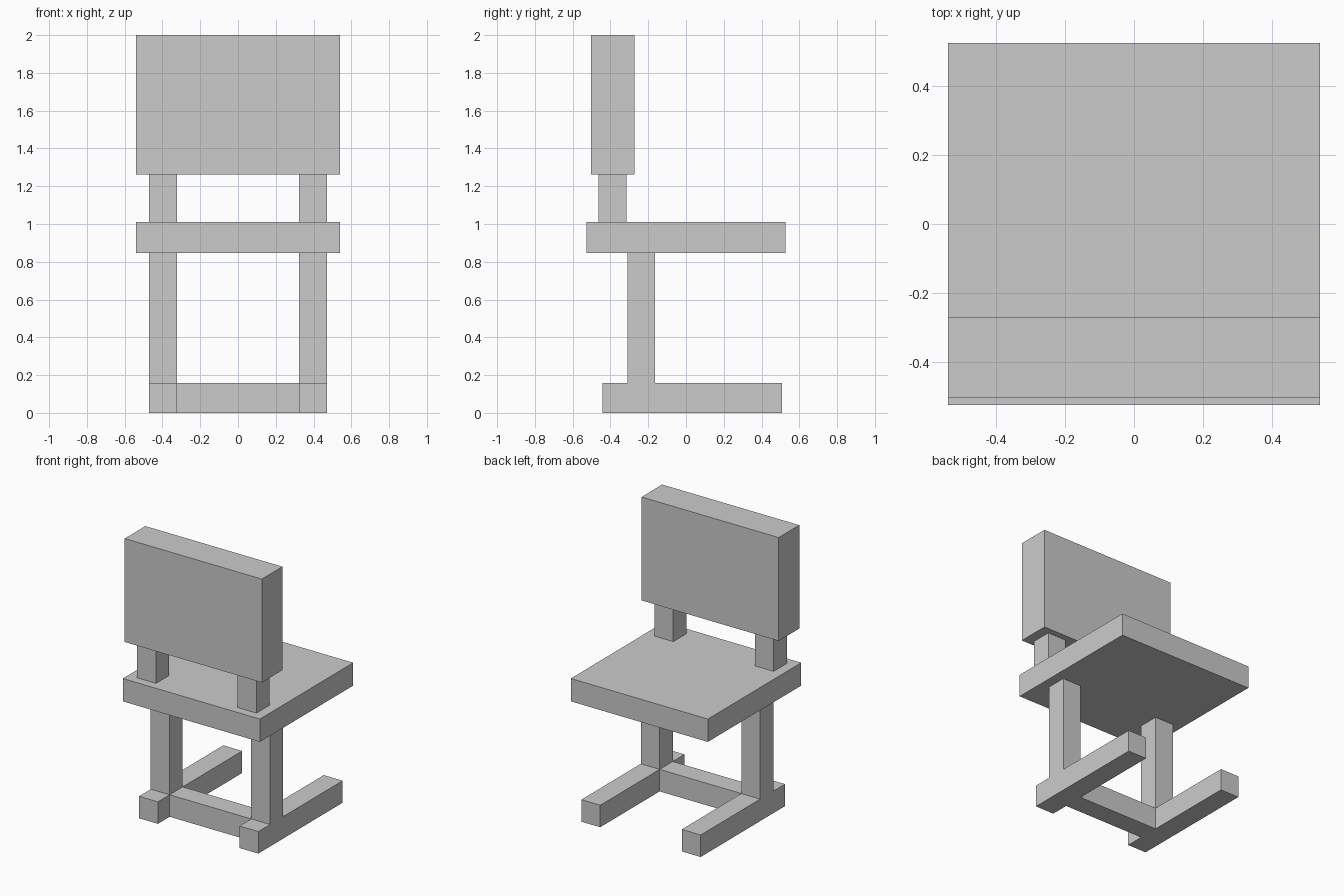
import bpy

if "Cube" in bpy.data.objects:
    bpy.data.objects.remove(bpy.data.objects["Cube"])


def prism(name, profile, x0, x1, mirrored=False):
    """Extrude a (y, z) outline from x0 to x1, optionally mirrored across x = 0."""
    n = len(profile)
    verts = [(x, y, z) for x in (x0, x1) for y, z in profile]
    faces = [tuple(range(n))[::-1], tuple(range(n, 2 * n))]
    faces += [(i, (i + 1) % n, n + (i + 1) % n, n + i) for i in range(n)]
    mesh = bpy.data.meshes.new(name)
    mesh.from_pydata(verts, [], faces)
    obj = bpy.data.objects.new(name, mesh)
    bpy.context.collection.objects.link(obj)
    if mirrored:
        obj.modifiers.new("Mirror", 'MIRROR').use_mirror_merge = False
    return obj


def rect(y0, y1, z0, z1):
    return [(y0, z0), (y1, z0), (y1, z1), (y0, z1)]


HALF_WIDTH = 0.541
LEG_IN, LEG_OUT = 0.322, 0.471
LEG_Y0, LEG_Y1 = -0.311, -0.163
RUNNER_TOP, SEAT_BOTTOM, SEAT_TOP, BACK_BOTTOM = 0.157, 0.847, 1.01, 1.262

# Floor runner and upright leg share one inverted-T outline
side_profile = [
    (-0.443, 0), (0.507, 0), (0.507, RUNNER_TOP), (LEG_Y1, RUNNER_TOP),
    (LEG_Y1, SEAT_BOTTOM), (LEG_Y0, SEAT_BOTTOM), (LEG_Y0, RUNNER_TOP),
    (-0.443, RUNNER_TOP),
]
prism("side_frames", side_profile, LEG_IN, LEG_OUT, mirrored=True)

# Floor crossbar between the legs
prism("crossbar", rect(LEG_Y0, LEG_Y1, 0, RUNNER_TOP), -LEG_IN, LEG_IN)

# Seat slab
prism("seat", rect(-0.526, 0.526, SEAT_BOTTOM, SEAT_TOP), -HALF_WIDTH, HALF_WIDTH)

# Short posts carrying the backrest
prism("back_posts", rect(-0.464, -0.316, SEAT_TOP, BACK_BOTTOM),
      LEG_IN, LEG_OUT, mirrored=True)

# Backrest panel
prism("backrest", rect(-0.504, -0.272, BACK_BOTTOM, 2.0), -HALF_WIDTH, HALF_WIDTH)
